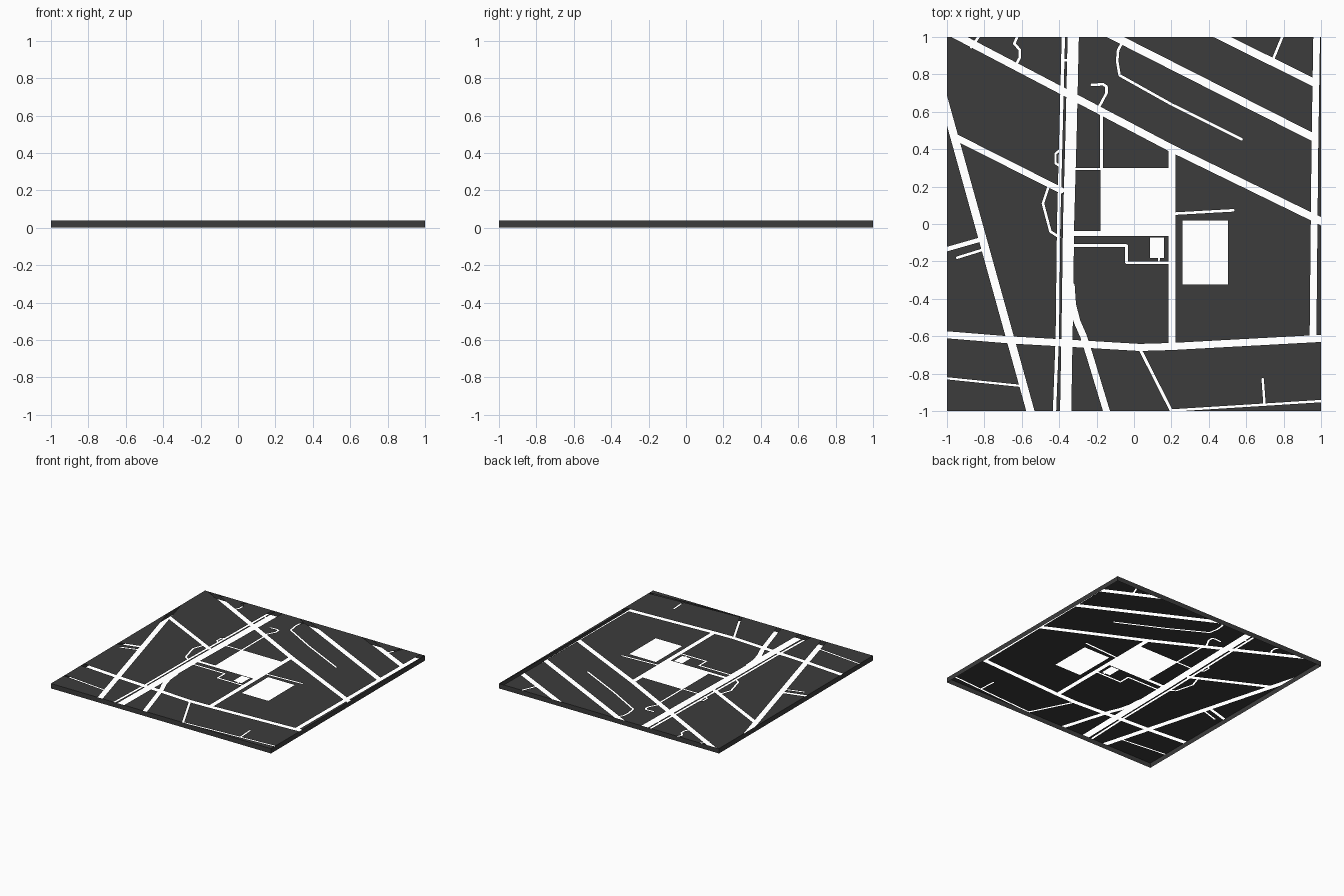
import bpy
import bmesh
import math
from mathutils import Vector
from mathutils.geometry import delaunay_2d_cdt

if "Cube" in bpy.data.objects:
    bpy.data.objects.remove(bpy.data.objects["Cube"], do_unlink=True)

HEIGHT = 0.04

# One flat colour
charcoal = bpy.data.materials.new("charcoal")
charcoal.use_nodes = True
colour = (0.045, 0.045, 0.045, 1)
charcoal.diffuse_color = colour
charcoal.node_tree.nodes["Principled BSDF"].inputs["Base Color"].default_value = colour

# Wide streets: width, then centre line
streets = [
    (0.040, [(-1.02, 1.045), (-0.39, 0.715), (0.2, 0.405), (1.03, 0.0)]),
    (0.042, [(-0.16, 1.03), (0.965, 0.46)]),
    (0.042, [(0.41, 1.03), (0.965, 0.755)]),
    (0.036, [(0.977, 1.03), (0.967, 0.4), (0.957, -0.61)]),
    (0.060, [(-0.324, 1.04), (-0.336, 0.5), (-0.35, 0), (-0.355, -0.4), (-0.366, -1.04)]),
    (0.018, [(-0.377, 1.03), (-0.39, 0.5), (-0.403, 0), (-0.41, -0.6), (-0.426, -1.03)]),
    (0.043, [(-1.03, 0.715), (-0.54, -1.05)]),
    (0.034, [(-0.955, 0.465), (-0.39, 0.18)]),
    (0.038, [(-1.03, -0.59), (-0.66, -0.62), (-0.39, -0.635), (0.03, -0.66),
             (0.2, -0.655), (1.03, -0.61)]),
    (0.036, [(0.203, 0.4), (0.203, -0.65)]),
    (0.036, [(-0.335, -0.33), (-0.328, -0.43), (-0.305, -0.52), (-0.27, -0.6),
             (-0.235, -0.71), (-0.135, -1.04)]),
]

# Narrow lanes, paths and loops
lanes = [
    (0.028, [(-0.34, -0.051), (-0.1, -0.051)]),
    (0.013, [(-0.34, 0.294), (-0.17, 0.294)]),
    (0.014, [(-0.174, 0.6), (-0.174, 0.29)]),
    (0.014, [(-0.19, 0.62), (-0.147, 0.7), (-0.147, 0.735), (-0.165, 0.747), (-0.225, 0.744)]),
    (0.014, [(-0.06, 0.975), (-0.085, 0.93), (-0.09, 0.87), (-0.077, 0.795),
             (0.2, 0.64), (0.575, 0.453)]),
    (0.014, [(-0.32, -0.115), (-0.04, -0.115), (-0.04, -0.207), (0.2, -0.207)]),
    (0.014, [(0.21, 0.055), (0.53, 0.073)]),
    (0.024, [(-1.03, -0.143), (-0.81, -0.08)]),
    (0.014, [(-0.945, -0.18), (-0.8, -0.135)]),
    (0.012, [(-0.39, 0.402), (-0.42, 0.375), (-0.42, 0.325), (-0.39, 0.305)]),
    (0.014, [(-0.455, 0.205), (-0.487, 0.11), (-0.447, -0.04), (-0.4, -0.07)]),
    (0.012, [(-1.03, -0.822), (-0.6, -0.866)]),
    (0.016, [(0.03, -0.665), (0.205, -1.01)]),
    (0.013, [(0.2, -0.997), (1.03, -0.945)]),
    (0.013, [(0.688, -0.83), (0.698, -0.965)]),
    (0.014, [(0.805, 1.03), (0.735, 0.86)]),
    (0.014, [(-0.612, 1.03), (-0.64, 0.965), (-0.61, 0.93), (-0.61, 0.89), (-0.635, 0.845)]),
    (0.014, [(-0.81, 1.03), (-0.87, 0.945)]),
    (0.012, [(-0.38, 0.875), (-0.34, 0.875)]),
    (0.010, [(0.133, -0.18), (0.133, -0.195)]),
]

# Open squares: left, bottom, right, top
squares = [(-0.18, -0.065, 0.185, 0.3), (0.26, -0.323, 0.502, 0.02), (0.085, -0.182, 0.16, -0.073)]


def rectangle(x0, y0, x1, y1):
    return [Vector(p) for p in ((x0, y0), (x1, y0), (x1, y1), (x0, y1))]


def disc(centre, radius, sides=12):
    angles = [math.tau * i / sides for i in range(sides)]
    return [centre + radius * Vector((math.cos(a), math.sin(a))) for a in angles]


def road_outlines(width, path):
    """A quad per straight stretch and a disc per bend."""
    points = [Vector(p) for p in path]
    for a, b in zip(points, points[1:]):
        along = (b - a).normalized() * width / 2
        side = Vector((-along.y, along.x))
        yield [a - side, b - side, b + side, a + side]
    for p in points:
        yield disc(p, width / 2)


def add_object(name, bm):
    mesh = bpy.data.meshes.new(name)
    bm.to_mesh(mesh)
    bm.free()
    mesh.materials.append(charcoal)
    obj = bpy.data.objects.new(name, mesh)
    bpy.context.scene.collection.objects.link(obj)
    return obj


# Thin top sheet with the streets and squares cut out
plate = rectangle(-1, -1, 1, 1)
outlines = [plate] + [rectangle(*s) for s in squares]
for width, path in streets + lanes:
    outlines.extend(road_outlines(width, path))

points, loops = [], []
for outline in outlines:
    loops.append(list(range(len(points), len(points) + len(outline))))
    points.extend(outline)
verts, _, faces, _, _, owners = delaunay_2d_cdt(points, [], loops, 1, 1e-5)

bm = bmesh.new()
sheet_verts = [bm.verts.new((v.x, v.y, HEIGHT)) for v in verts]
for face, owner in zip(faces, owners):
    if list(owner) == [0]:
        bm.faces.new([sheet_verts[i] for i in face])
bmesh.ops.delete(bm, geom=[v for v in bm.verts if not v.link_faces], context='VERTS')
add_object("city_blocks", bm)

# Continuous outer rim hanging below the sheet, open underneath
bm = bmesh.new()
low = [bm.verts.new((p.x, p.y, 0)) for p in plate]
high = [bm.verts.new((p.x, p.y, HEIGHT)) for p in plate]
for i in range(4):
    j = (i + 1) % 4
    bm.faces.new((low[i], low[j], high[j], high[i]))
add_object("outer_rim", bm)
